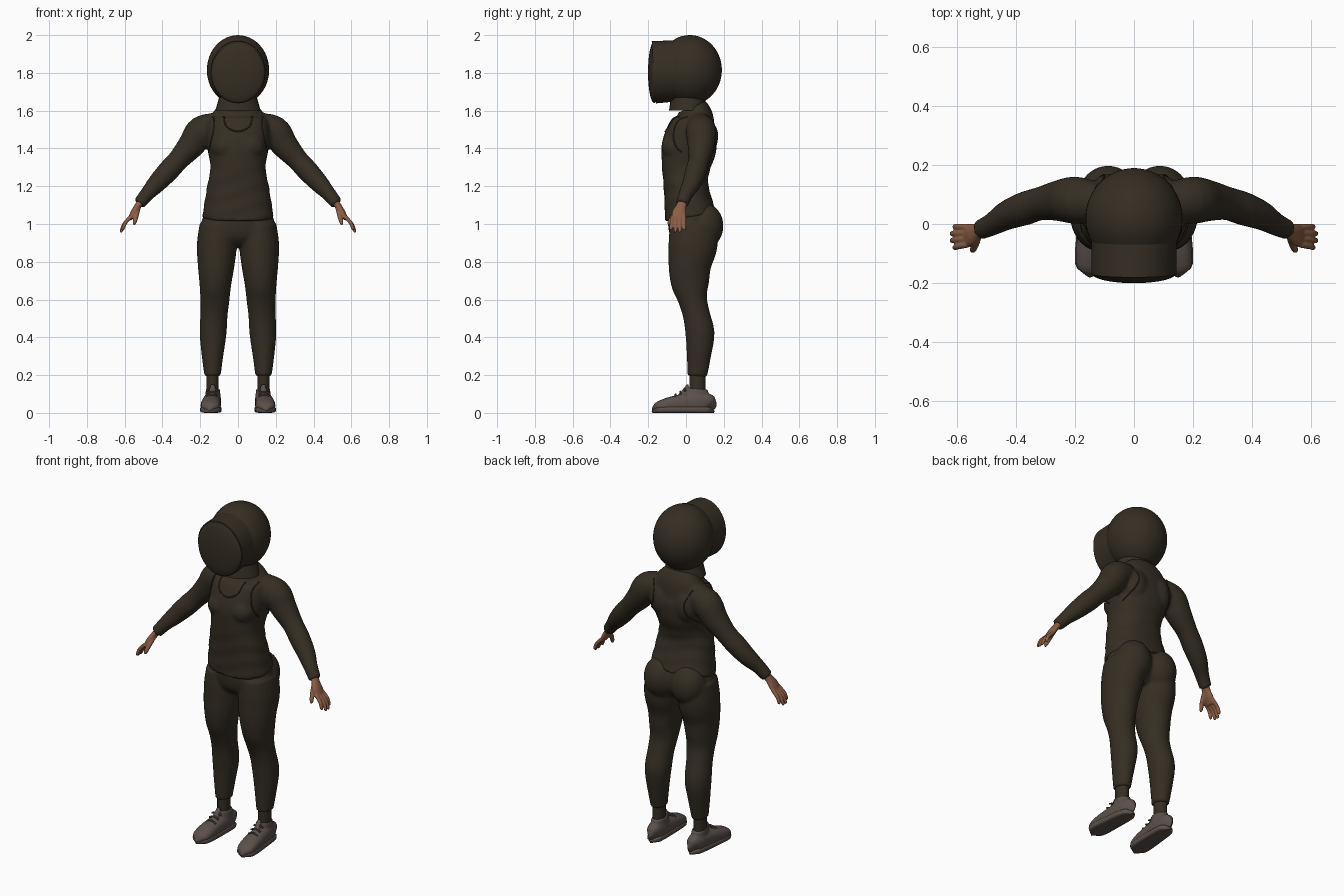
import bpy, bmesh, math
from mathutils import Vector, Matrix
from mathutils.bvhtree import BVHTree

if "Cube" in bpy.data.objects:
    bpy.data.objects.remove(bpy.data.objects["Cube"])


def material(name, rgb):
    mat = bpy.data.materials.new(name)
    mat.use_nodes = True
    mat.diffuse_color = (*rgb, 1)
    shader = mat.node_tree.nodes["Principled BSDF"]
    shader.inputs["Base Color"].default_value = (*rgb, 1)
    shader.inputs["Roughness"].default_value = 0.8
    return mat


CLOTH = material("dark_brown_cloth", (0.036, 0.027, 0.017))
SKIN = material("brown_skin", (0.26, 0.11, 0.06))
SHOE = material("taupe_shoe", (0.105, 0.08, 0.07))
UP, BACK = Vector((0, 0, 1)), Vector((0, 1, 0))
SIDES = {"right": -1, "left": 1}


def spline(points, steps):
    """Catmull-Rom sampling of rows of numbers."""
    points = [Vector(p) for p in points]
    padded = [points[0]] + points + [points[-1]]
    out = []
    for a, b, c, d in zip(padded, padded[1:], padded[2:], padded[3:]):
        for k in range(steps):
            t = k / steps
            out.append(b + 0.5 * t * (c - a + t * (2 * a - 5 * b + 4 * c - d
                                                   + t * (3 * b - a - 3 * c + d))))
    return out + [points[-1]]


def tube(bm, rows, side=1, ref=BACK, power=2, segments=28, steps=4, ripple=None):
    """Closed loft; each row is x, y, z, then one radius or two."""
    rows = spline([(*row[:4], row[-1]) for row in rows], steps)
    centres = [Vector((row[0] * side, row[1], row[2])) for row in rows]
    rings = []
    for i, (row, centre) in enumerate(zip(rows, centres)):
        tangent = centres[min(i + 1, len(rows) - 1)] - centres[max(i - 1, 0)]
        across = ref.cross(tangent).normalized()
        along = tangent.normalized().cross(across)
        ring = []
        for k in range(segments):
            angle = math.tau * k / segments
            ca, sa = math.cos(angle), math.sin(angle)
            p = across * math.copysign(abs(ca) ** (2 / power), ca) * max(row[3], 0.002)
            q = along * math.copysign(abs(sa) ** (2 / power), sa) * max(row[4], 0.002)
            swell = ripple(centre.z, angle) if ripple else 1
            ring.append(bm.verts.new(centre + (p + q) * swell))
        rings.append(ring)
    for low, high in zip(rings, rings[1:]):
        for k in range(segments):
            bm.faces.new((low[k - 1], low[k], high[k], high[k - 1]))
    bm.faces.new(rings[0][::-1])
    bm.faces.new(rings[-1])


def ball(bm, centre, radii):
    place = Matrix.Translation(centre) @ Matrix.Diagonal((*radii, 1))
    bmesh.ops.create_uvsphere(bm, u_segments=48, v_segments=24, radius=1, matrix=place)


def finish(bm, name, mat, voxel=0):
    bmesh.ops.recalc_face_normals(bm, faces=bm.faces)
    mesh = bpy.data.meshes.new(name)
    bm.to_mesh(mesh)
    bm.free()
    mesh.materials.append(mat)
    ob = bpy.data.objects.new(name, mesh)
    bpy.context.collection.objects.link(ob)
    bpy.ops.object.select_all(action='DESELECT')
    ob.select_set(True)
    bpy.context.view_layer.objects.active = ob
    bpy.ops.object.shade_smooth_by_angle(angle=math.radians(40))
    if voxel:
        blend = ob.modifiers.new("blend", 'REMESH')
        blend.mode, blend.voxel_size, blend.use_smooth_shade = 'VOXEL', voxel, True
        soften = ob.modifiers.new("soften", 'SMOOTH')
        soften.iterations, soften.factor = 3, 0.5


# Hood: round back of the head
bm = bmesh.new()
rows = []
for degrees in range(88, -40, -12):
    reach, spread = math.sin(math.radians(degrees)), math.cos(math.radians(degrees))
    rows.append((0, 0.02 + 0.17 * reach, 1.815, 0.165 * spread, 0.185 * spread))
tube(bm, rows, ref=UP, segments=48, steps=2)
finish(bm, "hood", CLOTH)

# Hood: short tube that reaches forward, and the bulged face panel
bm = bmesh.new()
tube(bm, [(0, 0.02, 1.81, 0.145, 0.16), (0, -0.06, 1.81, 0.145, 0.162),
          (0, -0.17, 1.803, 0.145, 0.165)], ref=UP, segments=48)
finish(bm, "hood_opening", CLOTH)
bm = bmesh.new()
ball(bm, (0, -0.168, 1.803), (0.143, 0.033, 0.163))
finish(bm, "face_panel", CLOTH)

# Collar below the hood
bm = bmesh.new()
tube(bm, [(0, 0.01, 1.6, 0.12, 0.1), (0, 0.01, 1.67, 0.1, 0.09)])
finish(bm, "collar", CLOTH)


# Top: torso with soft folds at the waist, plus both sleeves
def folds(z, angle):
    fade = max(0, min(1, (1.34 - z) * 10))
    return 1 + 0.012 * fade * math.sin(z * 75 + 2.5 * math.sin(2 * angle))


bm = bmesh.new()
tube(bm, [(0, 0.025, 1.035, 0.19, 0.137), (0, 0, 1.2, 0.163, 0.118), (0, 0, 1.3, 0.146, 0.128),
          (0, 0.015, 1.4, 0.162, 0.145), (0, 0.035, 1.5, 0.17, 0.13),
          (0, 0.05, 1.565, 0.15, 0.095), (0, 0.03, 1.62, 0.1, 0.08)],
     power=2.3, segments=48, steps=8, ripple=folds)
for side in SIDES.values():
    ball(bm, (0.07 * side, -0.055, 1.41), (0.075, 0.075, 0.075))
    ball(bm, (0.08 * side, 0.1, 1.46), (0.075, 0.07, 0.1))
    tube(bm, [(0.09, 0.07, 1.53, 0.06), (0.19, 0.08, 1.495, 0.08), (0.245, 0.08, 1.42, 0.072),
              (0.315, 0.07, 1.34, 0.057), (0.37, 0.053, 1.28, 0.057), (0.43, 0.03, 1.215, 0.05),
              (0.48, 0, 1.16, 0.039), (0.523, -0.02, 1.107, 0.034)], side)
bmesh.ops.recalc_face_normals(bm, faces=bm.faces)
surface = BVHTree.FromBMesh(bm)
finish(bm, "top_and_sleeves", CLOTH, voxel=0.01)


# Seams laid onto the top by projecting x, z paths from the front or the back
def seam(name, path, start):
    bm = bmesh.new()
    rows = []
    for x, z in spline(path, 6):
        hit = surface.ray_cast(Vector((x, start, z)), BACK * -start)[0]
        if hit:
            rows.append((*hit, 0.004))
    tube(bm, rows, segments=8, steps=1)
    finish(bm, name, CLOTH)


for word, side in SIDES.items():
    seam(word + "_front_armhole_seam", [(0.13 * side, 1.57), (0.13 * side, 1.5), (0.155 * side, 1.38)], -1)
    seam(word + "_back_armhole_seam", [(0.13 * side, 1.57), (0.1 * side, 1.48), (0.145 * side, 1.36)], 1)
seam("neckline_seam", [(-0.075, 1.57), (-0.06, 1.515), (0, 1.49), (0.06, 1.515), (0.075, 1.57)], -1)

# Trousers: hips, seat and both legs blended together
bm = bmesh.new()
tube(bm, [(0, 0.02, 1.1, 0.168, 0.115), (0, 0.03, 1, 0.195, 0.125),
          (0, 0.03, 0.93, 0.198, 0.112), (0, 0.03, 0.885, 0.12, 0.07)], segments=40)
for side in SIDES.values():
    ball(bm, (0.088 * side, 0.098, 0.99), (0.1, 0.1, 0.12))
    tube(bm, [(0.108, 0.04, 1, 0.095, 0.125), (0.112, 0.037, 0.89, 0.106, 0.13),
              (0.116, 0.02, 0.78, 0.097, 0.113), (0.12, 0.022, 0.68, 0.084, 0.1),
              (0.122, 0.035, 0.6, 0.077), (0.127, 0.055, 0.52, 0.072),
              (0.132, 0.074, 0.42, 0.071, 0.077), (0.135, 0.068, 0.3, 0.057, 0.064),
              (0.135, 0.06, 0.195, 0.043, 0.052)], side)
finish(bm, "trousers", CLOTH, voxel=0.01)


# Shoe body: flat underneath, rounded at both ends, sloping down to the toe
def shoe_loft(bm, side, height, slope, margin, power):
    rows = []
    count = 12
    for k in range(count + 1):
        t = k / count
        rounding = math.sqrt(1 - abs(2 * t - 1) ** 5)
        half = (height - slope * t * t) * (0.3 + 0.7 * rounding) / 2
        width = (0.043 + 0.014 * t + margin) * rounding
        rows.append((0.13 + 0.02 * t, 0.15 - 0.33 * t, half, width, half))
    tube(bm, rows, side, ref=UP, power=power, steps=2)


for word, side in SIDES.items():
    # Sock
    bm = bmesh.new()
    tube(bm, [(0.135, 0.06, 0.22, 0.033, 0.042), (0.135, 0.06, 0.06, 0.033, 0.042)], side)
    finish(bm, word + "_sock", CLOTH)

    # Hand: palm, four fanned fingers and thumb
    bm = bmesh.new()
    tube(bm, [(0.505, -0.012, 1.13, 0.02, 0.025), (0.53, -0.025, 1.095, 0.018, 0.027),
              (0.552, -0.036, 1.06, 0.017, 0.038), (0.573, -0.04, 1.025, 0.011, 0.036)], side)
    for finger in range(4):
        fan = finger - 1.5
        base = Vector((0.565, -0.04 + 0.02 * fan, 1.04))
        tip = Vector((0.625 - 0.005 * fan * fan, -0.045 + 0.024 * fan, 0.955 + 0.006 * fan * fan))
        knuckle = base.lerp(tip, 0.5) + Vector((0.006, 0, 0.004))
        tube(bm, [(*base, 0.011), (*knuckle, 0.0105), (*base.lerp(tip, 0.9), 0.009),
                  (*tip, 0.004)], side, segments=12)
    tube(bm, [(0.53, -0.035, 1.085, 0.015), (0.538, -0.066, 1.045, 0.013),
              (0.547, -0.087, 1.01, 0.011), (0.55, -0.092, 0.995, 0.005)], side, segments=12)
    finish(bm, word + "_hand", SKIN, voxel=0.004)

    # Shoe upper with padded ankle opening and tongue
    bm = bmesh.new()
    shoe_loft(bm, side, height=0.115, slope=0.06, margin=0, power=2.4)
    tube(bm, [(0.133, 0.055, 0.06, 0.045, 0.075), (0.133, 0.06, 0.128, 0.036, 0.056)], side)
    tube(bm, [(0.138, -0.03, 0.09, 0.02, 0.012), (0.133, 0.012, 0.15, 0.014, 0.007)], side)
    finish(bm, word + "_shoe_upper", SHOE, voxel=0.006)

    # Laces across the instep
    bm = bmesh.new()
    for step in range(3):
        y, z = -0.055 + 0.025 * step, 0.098 + 0.015 * step
        tube(bm, [(0.138 + 0.03 * k, y, z - 0.012 * abs(k), 0.005) for k in (-1, 0, 1)],
             side, segments=8)
    finish(bm, word + "_laces", SHOE)

    # Flat sole, slightly wider than the upper
    bm = bmesh.new()
    shoe_loft(bm, side, height=0.036, slope=0, margin=0.003, power=4)
    finish(bm, word + "_shoe_sole", SHOE)
